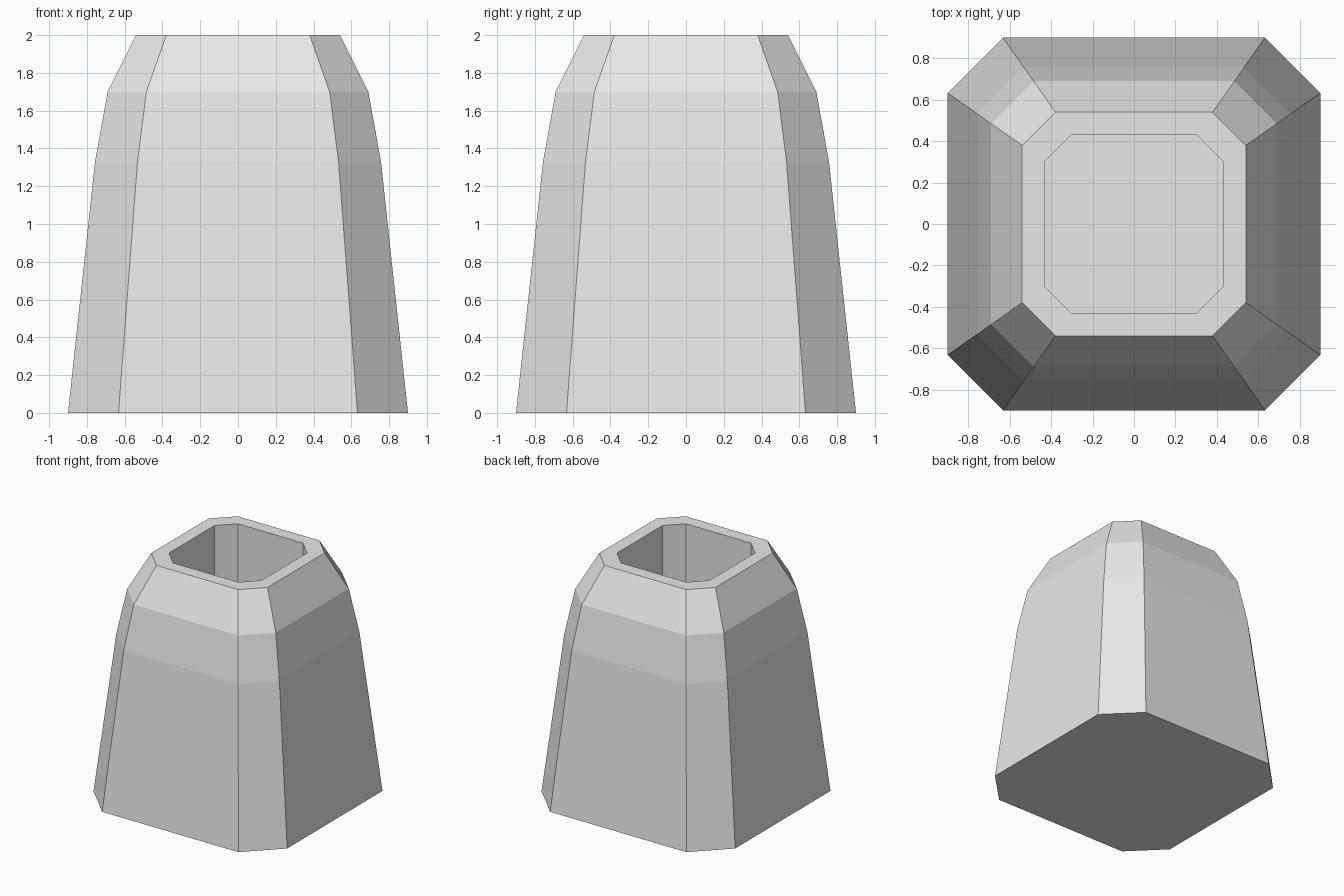
import bpy
import bmesh

cube = bpy.data.objects.get("Cube")
if cube:
    bpy.data.objects.remove(cube, do_unlink=True)

# Plain grey material
grey = bpy.data.materials.new("light_grey")
grey.use_nodes = True
colour = (0.8, 0.8, 0.8, 1)
grey.diffuse_color = colour
grey.node_tree.nodes["Principled BSDF"].inputs["Base Color"].default_value = colour

CORNER = 0.703  # straight half length of each side, relative to half width


def ring(bm, half, z):
    """Square loop with cut corners, counter-clockwise."""
    c = half * CORNER
    points = []
    x, y, u, v = half, -c, half, c
    for _ in range(4):
        points += [(x, y), (u, v)]
        x, y, u, v = -y, x, -v, u
    return [bm.verts.new((px, py, z)) for px, py in points]


# Half width and height: outer wall up, over the rim, down into the socket
profile = [(0.9, 0), (0.757, 1.33), (0.69, 1.7), (0.54, 2), (0.43, 2), (0.43, 1.2)]

bm = bmesh.new()
rings = [ring(bm, half, z) for half, z in profile]
for low, high in zip(rings, rings[1:]):
    for i in range(len(low)):
        j = (i + 1) % len(low)
        bm.faces.new((low[i], low[j], high[j], high[i]))

# Base and socket floor
bm.faces.new(reversed(rings[0]))
bm.faces.new(rings[-1])

mesh = bpy.data.meshes.new("hollow_block")
bm.to_mesh(mesh)
bm.free()
mesh.materials.append(grey)
block = bpy.data.objects.new("hollow_block", mesh)
bpy.context.collection.objects.link(block)
